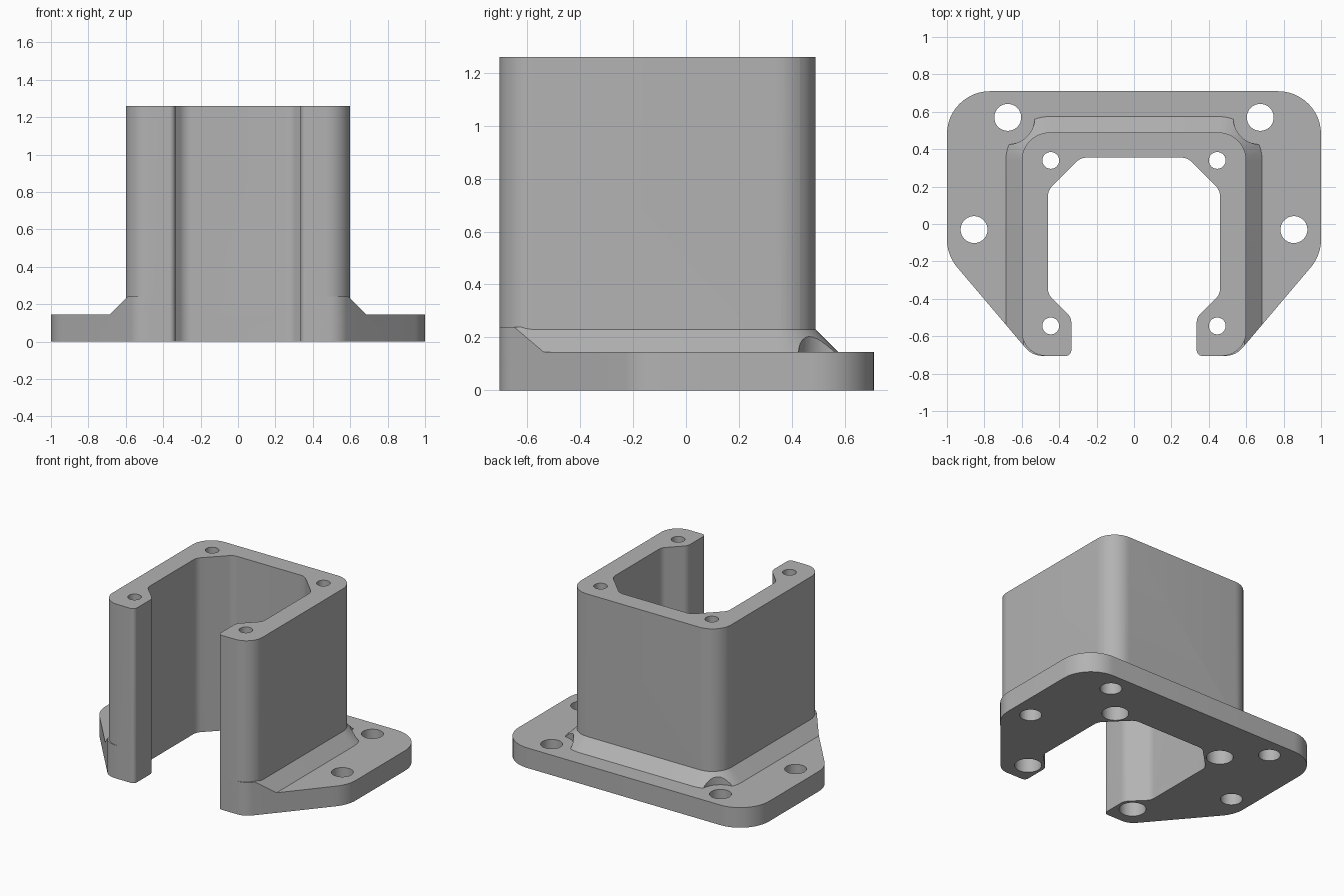
import bpy
import bmesh
import math
from mathutils import Vector

cube = bpy.data.objects.get("Cube")
if cube:
    bpy.data.objects.remove(cube, do_unlink=True)

HEIGHT, FLANGE, RAMP_TOP = 1.26, 0.145, 0.23
FRONT = -0.705

grey = bpy.data.materials.new("plain_grey")
grey.use_nodes = True
grey.diffuse_color = (0.45, 0.45, 0.45, 1)
grey.node_tree.nodes["Principled BSDF"].inputs["Base Color"].default_value = (0.45, 0.45, 0.45, 1)


def mirrored(half):
    """Half outline on +x, followed by its mirror image on -x."""
    return half + [(-x, y, r) for x, y, r in reversed(half)]


def rounded(corners, steps=12):
    """Replace each (x, y, radius) corner with a tangent arc."""
    pts = []
    for i, (x, y, r) in enumerate(corners):
        p = Vector((x, y))
        if r == 0:
            pts.append(p)
            continue
        a = (Vector(corners[i - 1][:2]) - p).normalized()
        b = (Vector(corners[(i + 1) % len(corners)][:2]) - p).normalized()
        half = a.angle(b) / 2
        centre = p + (a + b).normalized() * (r / math.sin(half))
        start = p + a * (r / math.tan(half)) - centre
        end = p + b * (r / math.tan(half)) - centre
        turn = math.atan2(start.cross(end), start.dot(end))
        for k in range(steps + 1):
            t = turn * k / steps
            c, s = math.cos(t), math.sin(t)
            pts.append(centre + Vector((start.x * c - start.y * s, start.x * s + start.y * c)))
    return pts


def make_object(name, bm):
    bmesh.ops.recalc_face_normals(bm, faces=bm.faces)
    mesh = bpy.data.meshes.new(name)
    bm.to_mesh(mesh)
    bm.free()
    mesh.materials.append(grey)
    obj = bpy.data.objects.new(name, mesh)
    bpy.context.collection.objects.link(obj)
    return obj


def loft(name, lower, z0, upper, z1):
    """Solid between two outlines with matching point counts."""
    bm = bmesh.new()
    low = [bm.verts.new((p.x, p.y, z0)) for p in lower]
    top = [bm.verts.new((p.x, p.y, z1)) for p in upper]
    bm.faces.new(low)
    bm.faces.new(top)
    n = len(low)
    for i in range(n):
        j = (i + 1) % n
        bm.faces.new((low[i], low[j], top[j], top[i]))
    return make_object(name, bm)


def drills(name, spots, radius, z0, z1):
    """Upright cylinders at each spot and its mirror image."""
    bm = bmesh.new()
    for x, y in spots:
        for side in (1, -1):
            made = bmesh.ops.create_cone(bm, cap_ends=True, segments=40, radius1=radius,
                                         radius2=radius, depth=z1 - z0)
            bmesh.ops.translate(bm, verts=made["verts"], vec=(side * x, y, (z0 + z1) / 2))
    return make_object(name, bm)


def combine(target, tool, operation):
    """Apply an exact boolean and remove the tool."""
    tool.hide_render = True
    mod = target.modifiers.new("combine", "BOOLEAN")
    mod.operation, mod.solver, mod.object = operation, "EXACT", tool
    bpy.context.view_layer.objects.active = target
    bpy.ops.object.modifier_apply(modifier=mod.name)
    bpy.data.objects.remove(tool, do_unlink=True)


# Open-fronted inner channel, shared by the tower and the flange
channel = [(0.335, -0.5, 0.07), (0.46, -0.375, 0.07), (0.46, 0.18, 0.08), (0.285, 0.355, 0.08)]
channel_loop = list(reversed(mirrored(channel)))
channel_loop = channel_loop[:len(channel)] + channel_loop[len(channel):]
lip = (0.335, FRONT, 0.03)
tower_outline = rounded(mirrored([lip, (0.6, FRONT, 0.13), (0.6, 0.49, 0.15)]) + channel_loop)
flange_outline = rounded(mirrored([lip, (0.544, FRONT, 0.12), (1, -0.167, 0.23),
                                   (1, 0.71, 0.23)]) + channel_loop)


# Sloped ramp around the foot of the tower
def ramp_outline(grow):
    return rounded(mirrored([(0.6 + grow, -1, 0), (0.6 + grow, 0.49 + grow, 0.15 + grow)]))


ramp = loft("ramp", ramp_outline(RAMP_TOP - 0.1), 0.1, ramp_outline(-0.01), RAMP_TOP + 0.01)

# Screw-head clearance bites into the back corners of the ramp
back_spot, side_spot = (0.675, 0.57), (0.855, -0.03)
combine(ramp, drills("clearance_cutter", [back_spot], 0.145, 0, 0.5), "DIFFERENCE")
combine(ramp, loft("ramp_trim", flange_outline, -0.1, flange_outline, 0.5), "INTERSECT")

# Flange, ramp and tower joined into one body
body = loft("motor_bracket", flange_outline, 0, flange_outline, FLANGE)
combine(body, ramp, "UNION")
combine(body, loft("tower", tower_outline, 0, tower_outline, HEIGHT), "UNION")

# Flange bolt holes, then stepped holes up through the tower corners
posts = [(0.445, 0.34), (0.445, -0.545)]
combine(body, drills("flange_hole_cutter", [back_spot, side_spot], 0.072, -0.1, 0.5), "DIFFERENCE")
combine(body, drills("counterbore_cutter", posts, 0.088, -0.1, 1.08), "DIFFERENCE")
combine(body, drills("screw_hole_cutter", posts, 0.045, 0.9, 1.4), "DIFFERENCE")

# Smooth curves, keep edges crisp
bpy.ops.object.select_all(action="DESELECT")
body.select_set(True)
bpy.context.view_layer.objects.active = body
bpy.ops.object.shade_smooth_by_angle(angle=math.radians(25))
